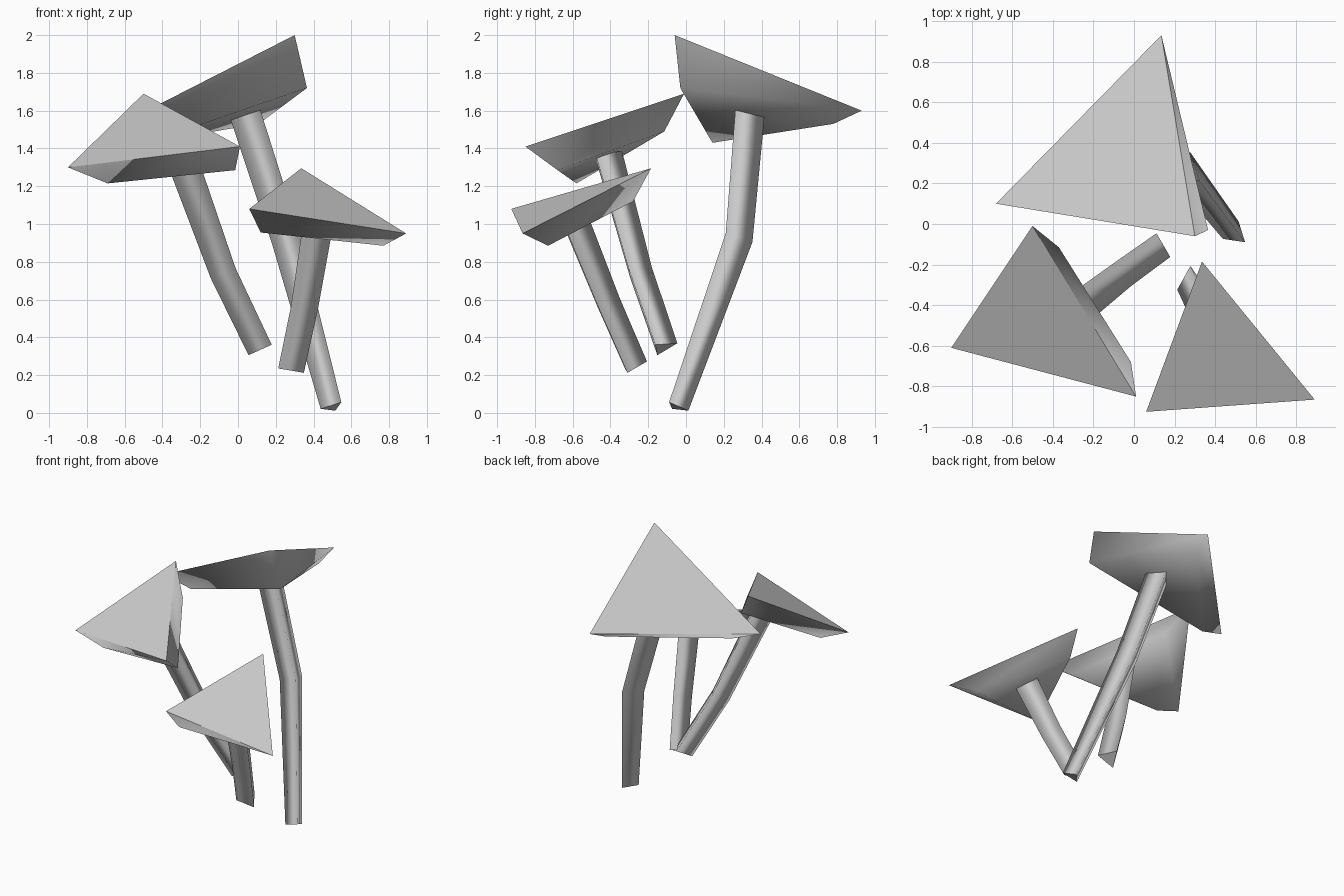
import bpy, bmesh
from mathutils import Vector, Matrix
from math import tau

if "Cube" in bpy.data.objects:
    bpy.data.objects.remove(bpy.data.objects["Cube"])


def prism_stack(name, rings):
    """Skin a stack of three-point rings, smooth with hard end rims."""
    bm = bmesh.new()
    loops = [[bm.verts.new(p) for p in ring] for ring in rings]
    for lo, hi in zip(loops, loops[1:]):
        for i in range(3):
            j = (i + 1) % 3
            bm.faces.new((lo[i], lo[j], hi[j], hi[i]))
    bm.faces.new(loops[0])
    top = bm.faces.new(loops[-1])
    bmesh.ops.recalc_face_normals(bm, faces=bm.faces)
    for f in bm.faces:
        f.smooth = True
    for e in top.edges:
        e.smooth = False
    if len(rings) > 2:
        for e in bm.edges:
            if all(v in loops[0] for v in e.verts):
                e.smooth = False
    me = bpy.data.meshes.new(name)
    bm.to_mesh(me)
    bm.free()
    ob = bpy.data.objects.new(name, me)
    bpy.context.collection.objects.link(ob)
    return ob


def stem(name, path, radii, facing):
    """Bent three-sided stem; facing is the direction of one corner."""
    pts = [Vector(p) for p in path]
    rings = []
    for i, (p, r) in enumerate(zip(pts, radii)):
        axis = (pts[min(i + 1, 2)] - pts[max(i - 1, 0)]).normalized()
        d = Vector(facing)
        d = (d - axis * d.dot(axis)).normalized() * r
        rings.append([p + Matrix.Rotation(tau * k / 3, 3, axis) @ d for k in range(3)])
    prism_stack(name, rings)


# name, cap underside corners, cap top corners, stem path, stem radii, corner direction
mushrooms = [
    ("large",
     [(0.11, 0.78, 1.53), (-0.48, 0.14, 1.43), (0.365, -0.03, 1.72)],
     [(0.135, 0.93, 1.60), (-0.68, 0.10, 1.50), (0.30, -0.06, 2.00)],
     [(0.50, -0.05, 0.03), (0.26, 0.265, 0.92), (0.03, 0.325, 1.63)],
     (0.067, 0.09, 0.097), (0.15, 1, 0)),
    ("middle",
     [(-0.37, -0.115, 1.49), (-0.69, -0.58, 1.215), (-0.015, -0.68, 1.285)],
     [(-0.50, -0.01, 1.69), (-0.90, -0.61, 1.30), (0.01, -0.85, 1.41)],
     [(0.115, -0.12, 0.345), (-0.08, -0.26, 0.75), (-0.30, -0.43, 1.36)],
     (0.078, 0.082, 0.095), (-0.05, 1, 0.3)),
    ("small",
     [(0.32, -0.28, 1.12), (0.12, -0.86, 0.955), (0.77, -0.73, 0.885)],
     [(0.335, -0.185, 1.295), (0.06, -0.925, 1.08), (0.89, -0.865, 0.95)],
     [(0.28, -0.28, 0.24), (0.35, -0.425, 0.57), (0.42, -0.60, 1.00)],
     (0.08, 0.083, 0.092), (-0.05, 1, 0.3)),
]

for name, under, top, path, radii, facing in mushrooms:
    prism_stack(name + "_mushroom_cap", [under, top])
    stem(name + "_mushroom_stem", path, radii, facing)
